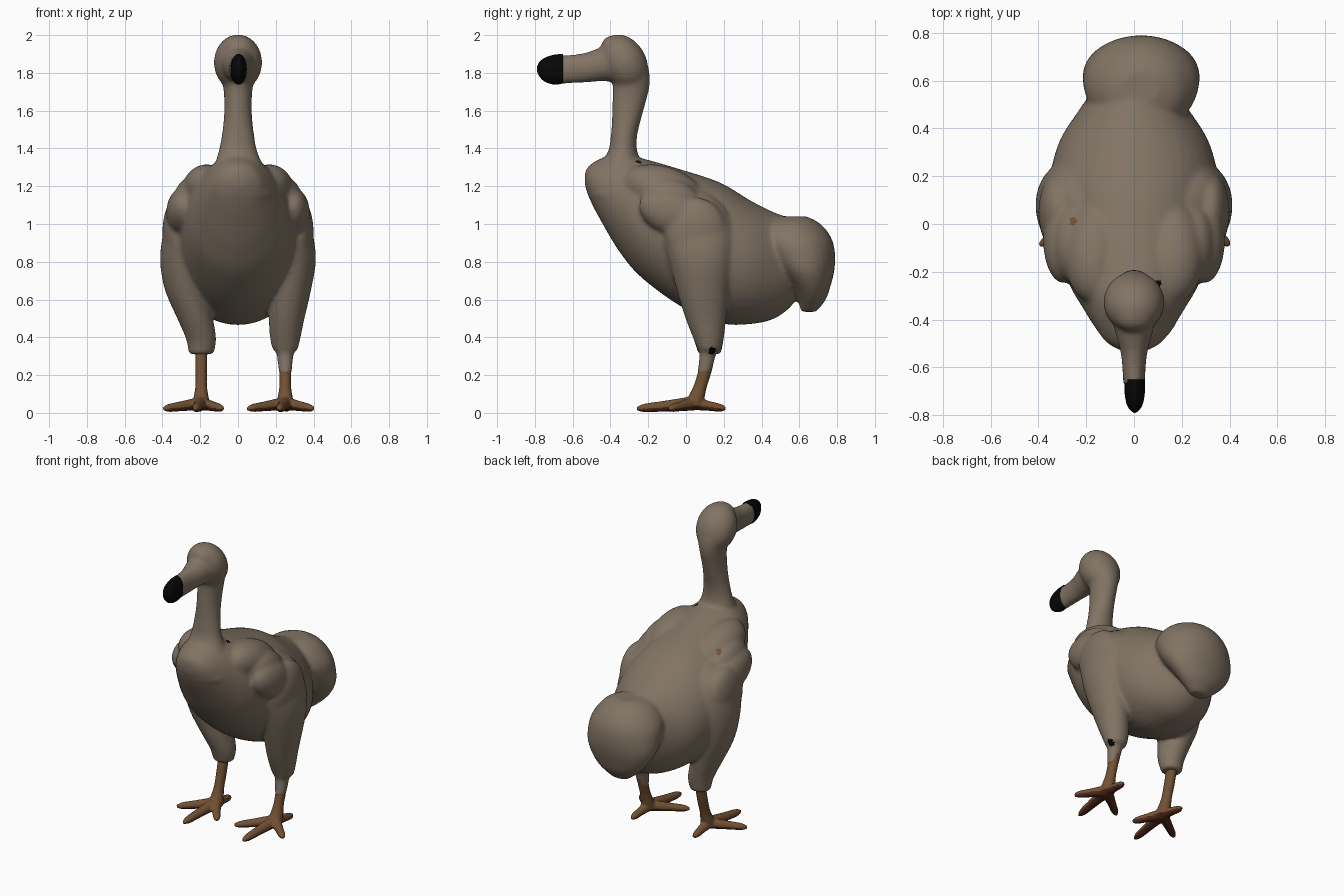
import bpy, bmesh, math
from mathutils import Vector, Matrix

if "Cube" in bpy.data.objects:
    bpy.data.objects.remove(bpy.data.objects["Cube"])


def material(name, rgb):
    m = bpy.data.materials.new(name)
    m.diffuse_color = (*rgb, 1)
    m.use_nodes = True
    m.node_tree.nodes["Principled BSDF"].inputs["Base Color"].default_value = m.diffuse_color
    return m


TAUPE = material("taupe plumage", (0.222, 0.174, 0.127))
BROWN = material("brown leg skin", (0.170, 0.082, 0.033))
SOLE = material("red brown sole", (0.080, 0.022, 0.010))
BLACK = material("black beak", (0.002, 0.002, 0.002))


def add_loft(bm, keys, axis=None, sides=28, steps=4):
    """Skin ellipses (x, y, z, half width, half depth) along a smooth path."""
    ks = [Vector(k) for k in keys]
    pts = []
    for i in range(len(ks) - 1):
        p0, p1 = ks[max(i - 1, 0)], ks[i]
        p2, p3 = ks[i + 1], ks[min(i + 2, len(ks) - 1)]
        for s in range(steps):
            t = s / steps
            pts.append(0.5 * (2 * p1 + (p2 - p0) * t + (2 * p0 - 5 * p1 + 4 * p2 - p3) * t * t
                              + (3 * p1 - p0 - 3 * p2 + p3) * t ** 3))
    pts.append(ks[-1])
    rings = []
    for i, p in enumerate(pts):
        t = Vector(axis) if axis else (pts[min(i + 1, len(pts) - 1)] - pts[max(i - 1, 0)]).to_3d()
        t.normalize()
        ref = Vector((1, 0, 0)) if abs(t.x) < 0.7 else Vector((0, 1, 0))
        u = (ref - t * ref.dot(t)).normalized()
        v = t.cross(u)
        c = Vector(p[:3])
        rings.append([bm.verts.new(c + u * p[3] * math.cos(a) + v * p[4] * math.sin(a))
                      for a in (2 * math.pi * k / sides for k in range(sides))])
    for r, q in zip(rings, rings[1:]):
        for k in range(sides):
            n = (k + 1) % sides
            bm.faces.new((r[k], r[n], q[n], q[k]))
    bm.faces.new(rings[0][::-1])
    bm.faces.new(rings[-1])


def add_blob(bm, c, r, tilt=0):
    mat = Matrix.Translation(c) @ Matrix.Rotation(tilt, 4, 'X') @ Matrix.Diagonal((*r, 1))
    bmesh.ops.create_uvsphere(bm, u_segments=32, v_segments=20, radius=1, matrix=mat)


def finish(name, bm, mats, voxel=None, smooth=0, rule=None):
    bmesh.ops.recalc_face_normals(bm, faces=bm.faces)
    me = bpy.data.meshes.new(name)
    bm.to_mesh(me)
    bm.free()
    ob = bpy.data.objects.new(name, me)
    bpy.context.collection.objects.link(ob)
    for m in mats:
        me.materials.append(m)
    bpy.ops.object.select_all(action='DESELECT')
    ob.select_set(True)
    bpy.context.view_layer.objects.active = ob
    if voxel:
        m = ob.modifiers.new("fuse", 'REMESH')
        m.mode, m.voxel_size, m.use_smooth_shade = 'VOXEL', voxel, True
        bpy.ops.object.modifier_apply(modifier=m.name)
        m = ob.modifiers.new("soften", 'SMOOTH')
        m.factor, m.iterations = 0.5, smooth
        bpy.ops.object.modifier_apply(modifier=m.name)
    for p in ob.data.polygons:
        p.material_index = rule(p) if rule else 0
    bpy.ops.object.shade_smooth()


bm = bmesh.new()

# Torso: (y, belly z, back z, half width)
torso = [(-0.535, 1.20, 1.28, 0.04), (-0.50, 1.11, 1.32, 0.11), (-0.43, 0.98, 1.355, 0.165),
         (-0.35, 0.85, 1.37, 0.215), (-0.24, 0.72, 1.35, 0.275), (-0.03, 0.565, 1.29, 0.33),
         (0.18, 0.475, 1.22, 0.35), (0.34, 0.47, 1.125, 0.315), (0.47, 0.50, 1.06, 0.235),
         (0.57, 0.58, 1.02, 0.16), (0.61, 0.68, 0.95, 0.09)]
add_loft(bm, [(0, y, (lo + hi) / 2, w, (hi - lo) / 2) for y, lo, hi, w in torso], axis=(0, 1, 0), sides=40)

# Neck, head and beak base
add_loft(bm, [(0.01, -0.36, 1.15, 0.18, 0.16), (0.01, -0.355, 1.26, 0.15, 0.15), (0, -0.337, 1.37, 0.107, 0.082),
              (0, -0.328, 1.47, 0.086, 0.07), (0, -0.308, 1.6, 0.073, 0.083),
              (0, -0.29, 1.73, 0.079, 0.098), (0, -0.30, 1.82, 0.105, 0.105)], axis=(0, 0, 1))
add_blob(bm, (0, -0.327, 1.855), (0.128, 0.117, 0.157), 0.5)
add_blob(bm, (0, -0.39, 1.93), (0.085, 0.062, 0.068))
add_loft(bm, [(0, -0.35, 1.85, 0.10, 0.10), (0, -0.45, 1.845, 0.08, 0.09), (0, -0.55, 1.825, 0.054, 0.078),
              (0, -0.68, 1.817, 0.045, 0.076)], axis=(0, -1, 0))

# Drooping rounded tail: (z, front y, rear y, half width)
tail = [(1.04, 0.50, 0.64, 0.08), (1.01, 0.42, 0.70, 0.15), (0.96, 0.38, 0.75, 0.20), (0.90, 0.38, 0.78, 0.235),
        (0.83, 0.42, 0.79, 0.245), (0.75, 0.48, 0.785, 0.24), (0.67, 0.55, 0.765, 0.20),
        (0.60, 0.59, 0.74, 0.14), (0.535, 0.61, 0.69, 0.06)]
add_loft(bm, [(0.03, (a + b) / 2, z, w, (b - a) / 2) for z, a, b, w in tail], axis=(0, 0, -1))

# Thighs, shoulders and folded wings; the feet stand slightly unevenly
for s, foot_x, cuff in ((1, 0.25, 0.33), (-1, -0.195, 0.31)):
    add_loft(bm, [(s * 0.20, 0.03, 1.17, 0.05, 0.08), (s * 0.255, 0.05, 1.08, 0.095, 0.16),
                  (s * 0.28, 0.065, 0.94, 0.118, 0.19),
                  (s * 0.29, 0.08, 0.80, 0.122, 0.17), (s * 0.275, 0.09, 0.65, 0.112, 0.14),
                  (s * 0.12 + foot_x * 0.55, 0.105, 0.50, 0.095, 0.108),
                  (foot_x, 0.12, 0.39, 0.08, 0.08), (foot_x, 0.125, cuff, 0.066, 0.06)], axis=(0, 0, -1))
    add_blob(bm, (s * 0.165, -0.12, 1.18), (0.13, 0.22, 0.125), -0.3)
    add_blob(bm, (s * 0.25, -0.08, 1.12), (0.09, 0.17, 0.12), -0.35)
    add_blob(bm, (s * 0.295, -0.07, 1.06), (0.085, 0.185, 0.12), -0.35)
    add_blob(bm, (s * 0.32, 0.05, 0.96), (0.08, 0.165, 0.18))
# Plumage reaching further down one shank
add_loft(bm, [(0.25, 0.125, 0.36, 0.05, 0.05), (0.25, 0.11, 0.28, 0.042, 0.042),
              (0.25, 0.095, 0.205, 0.034, 0.037)], axis=(0, 0, -1))


def body_spots(p):
    """Small marks: one brown on the left shoulder, two black on the right side."""
    c = p.center
    if c.z > 1 and (Vector((c.x, c.y)) - Vector((-0.255, 0.012))).length < 0.016:
        return 1
    if c.x > 0.25 and (Vector((c.y, c.z)) - Vector((0.137, 0.33))).length < 0.02:
        return 2
    if 1.2 < c.z < 1.45 and (Vector((c.x, c.y)) - Vector((0.10, -0.25))).length < 0.014:
        return 2
    return 0


finish("body", bm, [TAUPE, BROWN, BLACK], voxel=0.0105, smooth=14, rule=body_spots)

# Black hooked beak tip
bm = bmesh.new()
add_loft(bm, [(0.003, -0.65, 1.822, 0.043, 0.078), (0.003, -0.70, 1.817, 0.043, 0.079),
              (0.003, -0.75, 1.817, 0.035, 0.062), (0.003, -0.778, 1.82, 0.02, 0.036),
              (0.003, -0.79, 1.82, 0.004, 0.008)], axis=(0, -1, 0))
finish("beak_tip", bm, [BLACK])

# Shanks and four-toed feet with reddish soles
for name, s, x, outer, inner in (("left_foot", -1, -0.195, 0.20, -0.115), ("right_foot", 1, 0.25, 0.15, -0.20)):
    bm = bmesh.new()
    add_loft(bm, [(x, 0.125, 0.33, 0.032, 0.036), (x, 0.10, 0.22, 0.031, 0.036), (x, 0.075, 0.14, 0.031, 0.036),
                  (x, 0.05, 0.07, 0.042, 0.046), (x, 0.04, 0.03, 0.045, 0.05)], axis=(0, 0, -1))
    for dx, y, r in ((outer, -0.09, 0.027), (-0.03 * s, -0.26, 0.029), (inner, -0.11, 0.027), (0.01, 0.21, 0.026)):
        end = Vector((x + s * dx, y, 0.022))
        hub = Vector((x, 0.04, 0.05))
        add_loft(bm, [(*hub.lerp(end, f), r * k, r * k)
                      for f, k in ((0, 1.35), (0.5, 1.0), (0.85, 0.8), (1, 0.35))], sides=14)
    finish(name, bm, [BROWN, SOLE], voxel=0.007, smooth=3,
           rule=lambda p: int(p.normal.z < -0.25 and p.center.z < 0.08))
